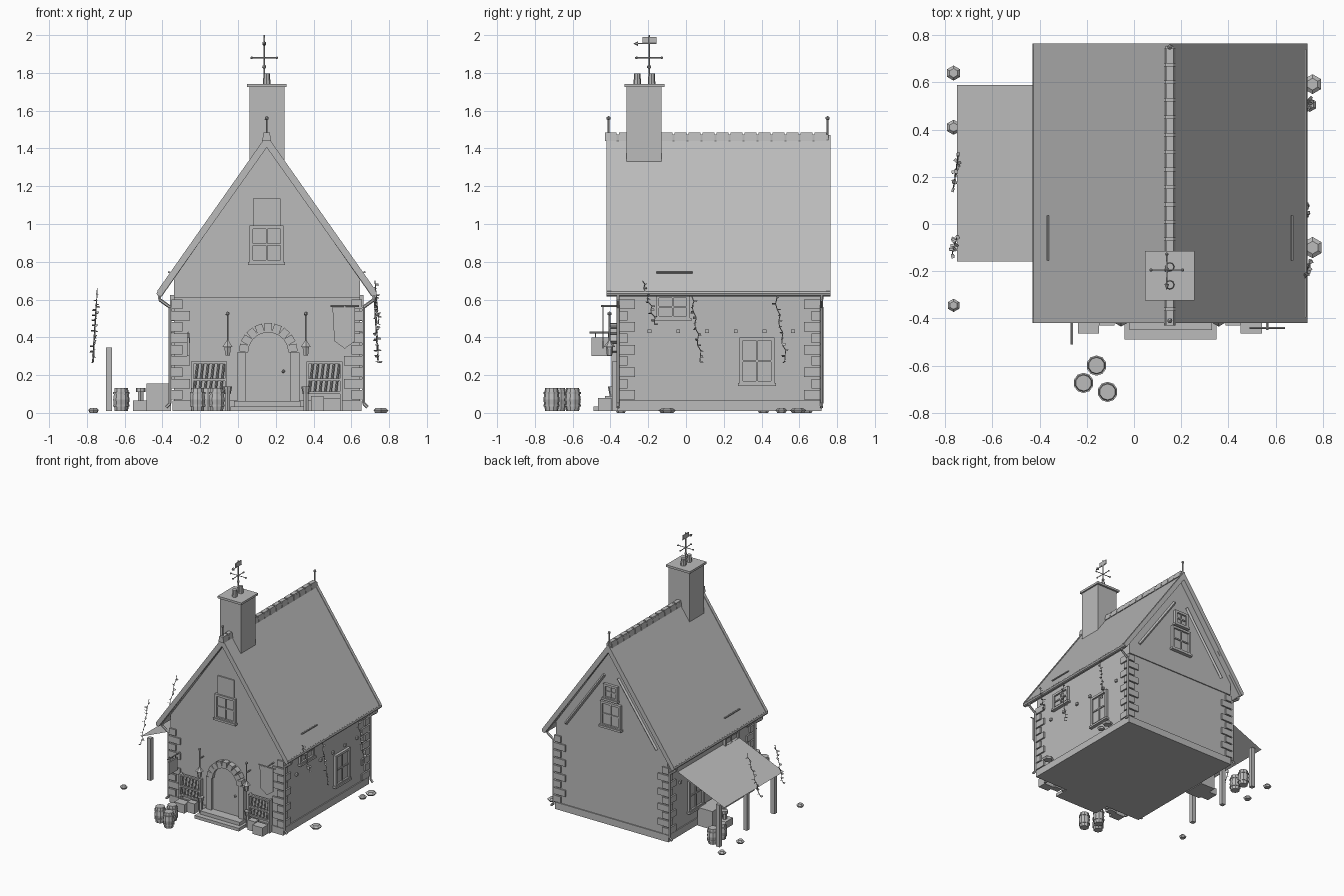
import bpy, bmesh, math, random
from mathutils import Vector, Matrix

if "Cube" in bpy.data.objects:
    bpy.data.objects.remove(bpy.data.objects["Cube"], do_unlink=True)
random.seed(4)

grey = bpy.data.materials.new("plain_grey")
grey.use_nodes = True
grey.diffuse_color = (.5, .5, .5, 1)
grey.node_tree.nodes["Principled BSDF"].inputs["Base Color"].default_value = grey.diffuse_color

# Main dimensions
MID, RIDGE, EAVE = .152, 1.47, .645
LEFT, RIGHT, FRONT, BACK = -.34, .645, -.355, .71
ROOF_HALF, ROOF_FRONT, ROOF_BACK = .58, -.42, .765
SLOPE = (RIDGE - EAVE) / ROOF_HALF
CENTRE_Y = (FRONT + BACK) / 2


def box(bm, low, high, matrix=None):
    low, high = Vector(low), Vector(high)
    size = high - low
    place = Matrix.Translation((low + high) / 2) @ Matrix.Diagonal((*size, 1))
    bmesh.ops.create_cube(bm, size=1, matrix=(matrix or Matrix()) @ place)


def tube(bm, start, end, radius, top=None, sides=6):
    start, end = Vector(start), Vector(end)
    axis = end - start
    turn = axis.to_track_quat("Z", "Y").to_matrix().to_4x4()
    bmesh.ops.create_cone(bm, cap_ends=True, segments=sides, radius1=radius,
                          radius2=radius if top is None else top, depth=axis.length,
                          matrix=Matrix.Translation((start + end) / 2) @ turn)


def ball(bm, centre, radius):
    bmesh.ops.create_icosphere(bm, subdivisions=1, radius=radius, matrix=Matrix.Translation(centre))


def prism(bm, outline, y_front, y_back):
    face = bm.faces.new([bm.verts.new((x, y_front, z)) for x, z in outline])
    moved = bmesh.ops.extrude_face_region(bm, geom=[face])["geom"]
    verts = [v for v in moved if isinstance(v, bmesh.types.BMVert)]
    bmesh.ops.translate(bm, verts=verts, vec=(0, y_back - y_front, 0))


def finish(name, bm):
    bmesh.ops.recalc_face_normals(bm, faces=bm.faces)
    mesh = bpy.data.meshes.new(name)
    bm.to_mesh(mesh)
    bm.free()
    mesh.materials.append(grey)
    obj = bpy.data.objects.new(name, mesh)
    bpy.context.collection.objects.link(obj)
    return obj


def block(name, low, high):
    bm = bmesh.new()
    box(bm, low, high)
    return finish(name, bm)


# Walls, plinth and gable storey
block("lower_walls", (LEFT, FRONT, .01), (RIGHT, BACK, .62))
block("plinth", (LEFT - .008, FRONT - .008, .01), (RIGHT + .008, BACK + .008, .065))
bm = bmesh.new()
shoulder = RIDGE - .03 - SLOPE * (MID - LEFT)
prism(bm, [(LEFT, .61), (RIGHT, .61), (RIGHT, shoulder), (MID, RIDGE - .03), (LEFT, shoulder)],
      FRONT - .008, BACK + .008)
finish("gable_walls", bm)

# Roof slab with barge boards at both ends
def chevron(bm, half, top, thick, y_front, y_back):
    low = top - SLOPE * half
    prism(bm, [(MID, top), (MID + half, low), (MID + half - .02, low - .03),
               (MID, top - thick), (MID - half + .02, low - .03), (MID - half, low)], y_front, y_back)

bm = bmesh.new()
chevron(bm, ROOF_HALF - .005, RIDGE - .006, .05, ROOF_FRONT + .02, ROOF_BACK - .02)
finish("roof", bm)
bm = bmesh.new()
for y in (ROOF_FRONT, ROOF_BACK - .025):
    chevron(bm, ROOF_HALF, RIDGE, .065, y, y + .025)
finish("barge_boards", bm)

# Overlapping ridge tiles and end finials
bm = bmesh.new()
count = 16
step = (ROOF_BACK - ROOF_FRONT) / count
for i in range(count):
    y = ROOF_FRONT - .01 + i * step
    prism(bm, [(MID - .024, 1.44), (MID + .024, 1.44), (MID + .016, 1.485), (MID - .016, 1.485)],
          y, y + step * .85)
box(bm, (MID - .018, ROOF_FRONT, 1.44), (MID + .018, ROOF_BACK - .01, 1.475))
finish("ridge_tiles", bm)
bm = bmesh.new()
for y in (ROOF_FRONT + .01, ROOF_BACK - .015):
    tube(bm, (MID, y, 1.44), (MID, y, 1.56), .005)
    ball(bm, (MID, y, 1.56), .012)
finish("finials", bm)

# Chimney with cap and pots
block("chimney", (.06, -.315, 1.25), (.245, -.13, 1.725))
block("chimney_cap", (.047, -.325, 1.725), (.257, -.115, 1.742))
bm = bmesh.new()
for y in (-.258, -.182):
    tube(bm, (MID, y, 1.74), (MID, y, 1.797), .02, .017, 8)
finish("chimney_pots", bm)

# Weather vane
bm = bmesh.new()
hub = Vector((.139, -.195, 1.88))
tube(bm, hub - Vector((0, 0, .14)), hub + Vector((0, 0, .12)), .004)
ball(bm, hub - Vector((0, 0, .048)), .012)
for direction in ((1, 0, 0), (-1, 0, 0), (0, 1, 0), (0, -1, 0)):
    tip = hub + Vector(direction) * .067
    tube(bm, hub, tip, .003)
    ball(bm, tip, .008)
tube(bm, hub + Vector((0, -.06, .075)), hub + Vector((0, .04, .075)), .003)
tube(bm, hub + Vector((0, -.06, .075)), hub + Vector((0, -.085, .075)), .012, 0)
box(bm, hub + Vector((-.003, -.035, .078)), hub + Vector((.003, .038, .11)))
finish("weather_vane", bm)


# Windows: frame, glass, cross bars and sill on any wall
def window(name, centre, width, height, angle=0, bars=True):
    bm = bmesh.new()
    place = Matrix.Translation(centre) @ Matrix.Rotation(angle, 4, "Z")
    w, h, rim = width / 2, height / 2, .018
    box(bm, (-w, -.006, -h), (w, .01, h), place)
    for side in (-1, 1):
        x, z = side * (w - rim / 2), side * (h - rim / 2)
        box(bm, (x - rim / 2, -.02, -h), (x + rim / 2, .01, h), place)
        box(bm, (-w, -.02, z - rim / 2), (w, .01, z + rim / 2), place)
    if bars:
        box(bm, (-.005, -.014, -h), (.005, .01, h), place)
        box(bm, (-w, -.014, -.005), (w, .01, .005), place)
        box(bm, (-w - .008, -.027, -h - .008), (w + .008, .01, -h + .008), place)
    finish(name, bm)

quarter = math.pi / 2
window("front_gable_window", (MID, FRONT - .01, .892), .18, .2)
block("front_gable_shutter", (.08, FRONT - .018, .99), (.225, FRONT, 1.135))
window("back_gable_window", (MID, BACK + .01, .892), .18, .2, math.pi)
window("back_attic_window", (MID, BACK + .01, 1.075), .125, .12, math.pi)
for side, x, turn in (("left", RIGHT, quarter), ("right", LEFT, -quarter)):
    window(side + "_lower_window", (x, .375, .275), .185, .25, turn)
    window(side + "_upper_window", (x, -.07, .56), .18, .13, turn)

# Back gable braces
bm = bmesh.new()
for side in (-1, 1):
    tube(bm, (MID + side * .4, BACK + .012, .72), (MID + side * .06, BACK + .012, 1.2), .012, sides=4)
finish("gable_braces", bm)

# Corner quoins with alternating long and short blocks
bm = bmesh.new()
for x, inward in ((LEFT, 1), (RIGHT, -1)):
    for y, depth in ((FRONT, 1), (BACK, -1)):
        for i in range(9):
            long, short = (.085, .045) if i % 2 else (.045, .085)
            z = .07 + i * .06
            xs = sorted((x - inward * .012, x + inward * long))
            ys = sorted((y - depth * .012, y + depth * short))
            box(bm, (xs[0], ys[0], z), (xs[1], ys[1], z + .05))
finish("quoins", bm)

# Gutters, downpipes, snow guards and wall pegs on both long sides
gutter, pipe, guard, pegs = [bmesh.new() for _ in range(4)]
for side, wall in ((-1, LEFT), (1, RIGHT)):
    edge = MID + side * (ROOF_HALF - .012)
    tube(gutter, (edge, ROOF_FRONT, .632), (edge, ROOF_BACK, .632), .015, sides=8)
    x = wall + side * .02
    for y in (FRONT - .005, BACK + .008):
        path = [(edge, y, .63), (edge, y, .6), (x, y, .56), (x, y, .05), (x + side * .02, y, .03)]
        for start, end in zip(path, path[1:]):
            tube(pipe, start, end, .009)
    bar = MID + side * .518
    tube(guard, (bar, -.155, .745), (bar, .035, .745), .006)
    for i in range(6):
        y = -.193 + i * .152
        box(pegs, (wall - .015, y - .01, .422), (wall + .015, y + .01, .442))
for name, bm in (("gutters", gutter), ("downpipes", pipe), ("snow_guards", guard), ("wall_pegs", pegs)):
    finish(name, bm)

# Doorway: steps, arched door, jambs and arch stones
DOOR, SPRING = .16, .32
block("lower_step", (DOOR - .2, -.49, .01), (DOOR + .19, FRONT, .035))
block("upper_step", (DOOR - .18, -.45, .035), (DOOR + .17, FRONT, .062))
bm = bmesh.new()
arc = [math.pi * i / 12 for i in range(13)]
prism(bm, [(DOOR - .12, .06), (DOOR + .12, .06)] +
      [(DOOR + .12 * math.cos(a), SPRING + .11 * math.sin(a)) for a in arc], FRONT - .018, FRONT)
ball(bm, (DOOR + .08, FRONT - .024, .22), .01)
finish("door", bm)
bm = bmesh.new()
for side in (-1, 1):
    x = DOOR + side * .142
    box(bm, (x - .023, FRONT - .04, .06), (x + .023, FRONT, SPRING))
for i in range(9):
    angle = math.pi * (i + .5) / 9 - quarter
    place = Matrix.Translation((DOOR, FRONT, SPRING)) @ Matrix.Rotation(angle, 4, "Y")
    box(bm, (-.02, -.045, .105), (.02, 0, .155), place)
finish("door_surround", bm)

# Lanterns, pedestals with pots, racks and planters either side of the door
lantern, pots, rack, planter = [bmesh.new() for _ in range(4)]
for side in (-1, 1):
    x, y = MID + side * .207, -.405
    tube(lantern, (x, y, .36), (x, y, .52), .005)
    ball(lantern, (x, y, .525), .012)
    tube(lantern, (x, FRONT, .45), (x, y, .45), .005)
    tube(lantern, (x, y, .305), (x, y, .35), .014, .02)
    tube(lantern, (x, y, .35), (x, y, .385), .03, .004)
    tube(pots, (x, -.39, .01), (x, -.39, .1), .014)
    tube(pots, (x, -.39, .1), (x, -.39, .14), .016, .024, 8)
    low, high = sorted((MID + side * .21, MID + side * .4))
    for z in (.1, .17, .26):
        box(rack, (low, -.39, z), (high, -.372, z + .012))
    for edge in (low, high - .012):
        box(rack, (edge, -.392, .01), (edge + .012, FRONT, .272))
    for i in range(6):
        x = low + .015 + i * .028
        tube(rack, (x, -.381, .1), (x + .02, -.381, .265), .006, sides=4)
    low, high = sorted((MID + side * .3, MID + side * .39))
    box(planter, (low, -.465, .01), (high, -.395, .08))
    low, high = sorted((MID + side * .235, MID + side * .3))
    box(planter, (low, -.43, .01), (high, -.38, .09))
for name, bm in (("lanterns", lantern), ("door_pots", pots), ("racks", rack), ("planters", planter)):
    finish(name, bm)

# Hanging board and banner
bm = bmesh.new()
tube(bm, (-.264, FRONT, .425), (-.264, -.51, .425), .005)
box(bm, (-.27, -.5, .3), (-.258, -.39, .4))
for y in (-.48, -.41):
    tube(bm, (-.264, y, .395), (-.264, y, .425), .003)
finish("hanging_board", bm)
bm = bmesh.new()
tube(bm, (.49, -.44, .565), (.64, -.44, .565), .005)
tube(bm, (.565, FRONT, .565), (.565, -.45, .565), .005)
prism(bm, [(.5, .56), (.62, .56), (.62, .38), (.565, .34), (.51, .38)], -.443, -.437)
finish("banner", bm)

# Lean-to canopy on posts
bm = bmesh.new()
bm.faces.new([bm.verts.new(p) for p in ((-.75, -.16, .345), (LEFT, -.16, .52), (LEFT, .59, .52), (-.75, .59, .345))])
finish("canopy", bm)
bm = bmesh.new()
for y in (-.13, .215, .56):
    box(bm, (-.7, y - .016, .01), (-.667, y + .016, .345))
finish("canopy_posts", bm)
block("log_store", (-.485, .18, .01), (-.355, .36, .155))
block("small_crate", (-.555, .2, .01), (-.485, .3, .065))
bm = bmesh.new()
tube(bm, (-.515, .25, .065), (-.515, .25, .11), .016)
tube(bm, (-.515, .25, .11), (-.515, .25, .132), .026, sides=8)
finish("bucket", bm)

# Barrels with swollen middles and hoops
bm = bmesh.new()
for x, y in ((-.159, -.6), (-.214, -.674), (-.112, -.712), (-.62, .44), (-.615, .54)):
    tube(bm, (x, y, .01), (x, y, .07), .034, .043, 10)
    tube(bm, (x, y, .07), (x, y, .132), .043, .034, 10)
    for z in (.035, .1):
        tube(bm, (x, y, z), (x, y, z + .01), .043, sides=10)
finish("barrels", bm)

# Flat six-sided stones around the house
bm = bmesh.new()
for x, y, r in ((-.765, .64, .032), (-.765, .41, .032), (-.765, -.345, .028),
                (.757, .593, .042), (.745, .505, .03), (.757, -.1, .045)):
    tube(bm, (x, y, 0), (x, y, .014), r * .75, r)
    tube(bm, (x, y, .014), (x, y, .026), r, r * .6)
finish("ground_stones", bm)

# Hanging vines with random leaves
bm = bmesh.new()
for x, y, top, drift in ((-.745, .29, .66, -.13), (-.75, -.05, .6, -.07), (.725, -.23, .7, .07),
                         (.72, .03, .62, .05), (.725, .47, .64, .06)):
    last, drop = Vector((x, y, top)), (top - .47 if top == .7 else top - .27)
    for i in range(1, 13):
        t = i / 12
        point = Vector((x + .02 * t * (1 if x > 0 else -1), y + drift * t + .008 * math.sin(i * 2), top - drop * t))
        tube(bm, last, point, .0025, sides=4)
        spin = Matrix.Rotation(random.uniform(0, 6), 4, "Z") @ Matrix.Rotation(random.uniform(.3, 1), 4, "X")
        box(bm, (0, -.007, -.001), (.018, .007, .001), Matrix.Translation(point) @ spin)
        last = point
finish("vines", bm)
